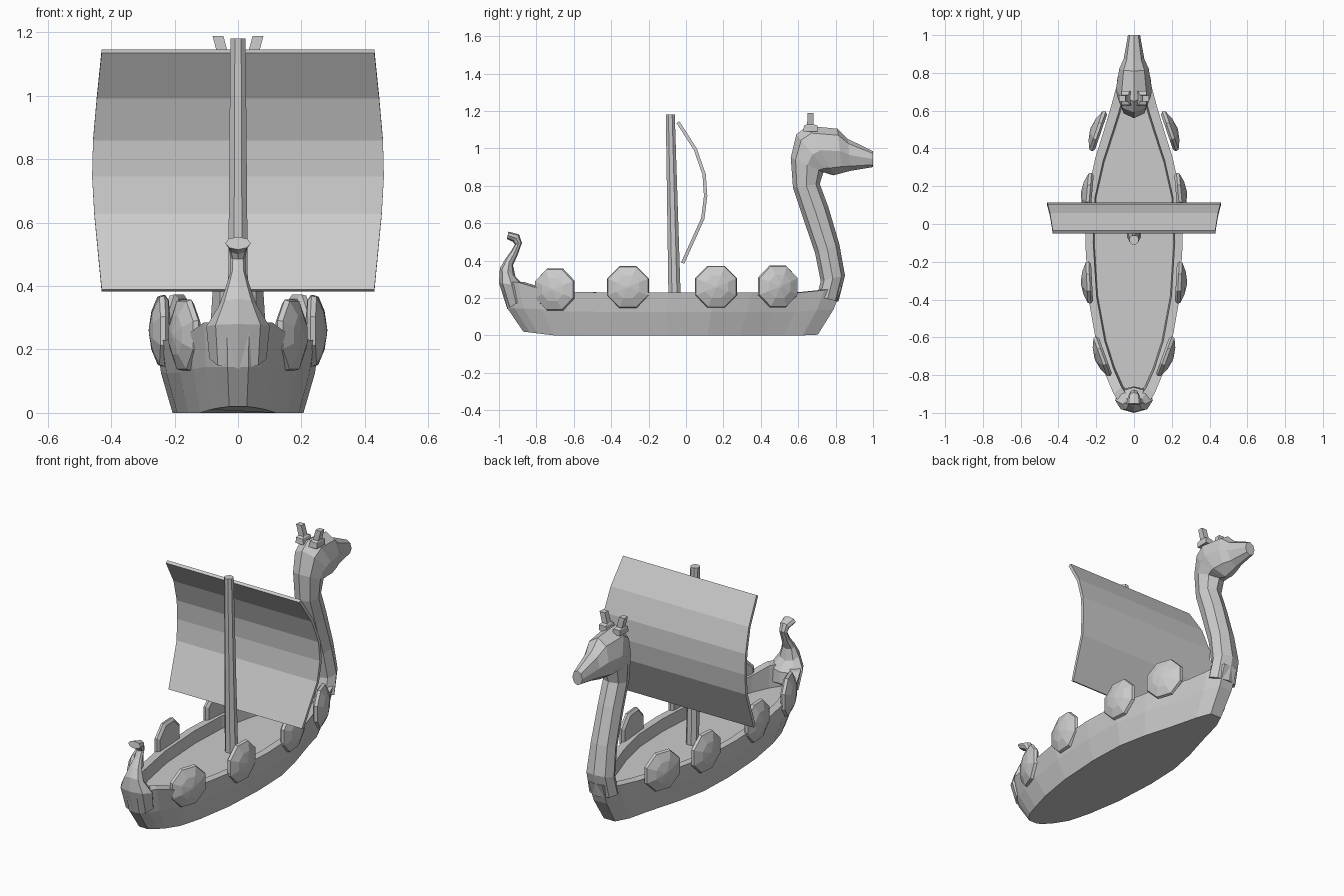
import bpy, bmesh
from math import sin, cos, pi, radians
from mathutils import Vector, Matrix

if "Cube" in bpy.data.objects:
    bpy.data.objects.remove(bpy.data.objects["Cube"])


def make(name, verts, faces, matrix=None):
    me = bpy.data.meshes.new(name)
    me.from_pydata([tuple(v) for v in verts], [], faces)
    bm = bmesh.new()
    bm.from_mesh(me)
    bmesh.ops.recalc_face_normals(bm, faces=bm.faces)
    bm.to_mesh(me)
    bm.free()
    ob = bpy.data.objects.new(name, me)
    bpy.context.collection.objects.link(ob)
    if matrix:
        ob.matrix_world = matrix
    return ob


def skin(name, rings, matrix=None):
    """Joins equal closed rings and caps both ends."""
    n = len(rings[0])
    verts = [v for r in rings for v in r]
    faces = [(k*n+i, k*n+(i+1) % n, (k+1)*n+(i+1) % n, (k+1)*n+i)
             for k in range(len(rings)-1) for i in range(n)]
    faces += [tuple(range(n)), tuple(range(len(verts)-n, len(verts)))]
    return make(name, verts, faces, matrix)


def post(name, sections, n=8):
    """Oval loft; each section is outer (y, z), inner (y, z), half width."""
    rings = []
    for oy, oz, iy, iz, w in sections:
        c = Vector((0, (oy+iy)/2, (oz+iz)/2))
        h = Vector((0, (oy-iy)/2, (oz-iz)/2))
        rings.append([c + h*cos(2*pi*i/n) + Vector((w*sin(2*pi*i/n), 0, 0))
                      for i in range(n)])
    return skin(name, rings)


# Hull: plan outline (y, half width) repeated at several levels
plan = [(-.99, .035), (-.95, .075), (-.9, .108), (-.8, .15), (-.65, .196), (-.4, .24),
        (-.1, .258), (.15, .248), (.35, .205), (.5, .158), (.62, .122), (.74, .09), (.835, .045)]


def level(y0, y1, scale, inset, zfun):
    pts = []
    for y, w in plan:
        t = (y + .99) / 1.825
        pts.append((max(w*scale - inset, .01), y0 + t*(y1-y0), zfun(y)))
    return pts + [(-x, y, z) for x, y, z in reversed(pts)]


def ends(y):
    return min(1, max(0, (abs(y) - .6) / .3))


def rim(y):
    return .23 + .055*ends(y)**2


skin("hull", [
    level(-.87, .705, .8, 0, lambda y: .02*max(0, (abs(y)-.8)/.19)),
    level(-.955, .79, .94, 0, lambda y: .125 + .02*ends(y)),
    level(-.99, .835, 1, 0, rim),
    level(-.95, .80, 1, .042, rim),
    level(-.94, .79, 1, .048, lambda y: .16)])

# Curled stern post
post("stern_post", [
    (-.955, .14, -.86, .2, .09), (-1, .28, -.865, .265, .1), (-.995, .36, -.912, .315, .06),
    (-.965, .41, -.925, .375, .04), (-.936, .45, -.9, .43, .025), (-.915, .485, -.877, .495, .023),
    (-.925, .5, -.893, .54, .03), (-.957, .515, -.95, .555, .04)])

# Bow neck and animal head
post("bow_neck_and_head", [
    (.815, .18, .7, .21, .09), (.85, .32, .72, .29, .085), (.82, .487, .69, .44, .075),
    (.76, .69, .625, .63, .07), (.715, .81, .572, .79, .07), (.735, .872, .56, .95, .078),
    (.765, .862, .59, 1.075, .09), (.79, .856, .65, 1.12, .095), (.835, .868, .81, 1.105, .078),
    (.88, .88, .866, 1.05, .055), (1, .9, 1, .985, .032)])


def square(x, y, z, wx, wy):
    return [(x+a*wx, y+b*wy, z) for a, b in ((-1, -1), (1, -1), (1, 1), (-1, 1))]


# Horns with small collars
for s, side in ((-1, "left"), (1, "right")):
    skin("horn_" + side, [square(s*.042, .665, 1.09, .026, .038),
                          square(s*.046, .667, 1.122, .022, .036),
                          square(s*.047, .665, 1.128, .017, .017),
                          square(s*.063, .665, 1.188, .017, .016)])

# Mast
skin("mast", [[(r*cos(2*pi*i/8+pi/8), y + r*sin(2*pi*i/8+pi/8), z) for i in range(8)]
              for r, y, z in ((.036, -.06, .158), (.026, -.084, 1.18))])

# Bellied sail
prof = [(-.043, 1.14, .43), (.05, .995, .445), (.097, .86, .457), (.105, .745, .46),
        (.09, .625, .453), (-.018, .386, .43)]
verts = [(s*w, y, z) for y, z, w in prof for s in (-1, 1)]
sail = make("sail", verts, [(2*i, 2*i+1, 2*i+3, 2*i+2) for i in range(len(prof)-1)])
m = sail.modifiers.new("thickness", 'SOLIDIFY')
m.thickness = .018
m.offset = 0

# Domed octagonal shields along both sides
for k, (x, y, z, turn) in enumerate(((.163, -.7, .245, -20), (.234, -.31, .258, -3),
                                     (.234, .16, .26, 5), (.186, .49, .262, 19))):
    for s, side in ((-1, "left"), (1, "right")):
        rings = [[(s*d, r*cos(2*pi*i/8+pi/8), r*sin(2*pi*i/8+pi/8)) for i in range(8)]
                 for r, d in ((.105, -.012), (.121, 0), (.116, .016), (.066, .037), (.008, .047))]
        mat = Matrix.Translation((s*x, y, z)) @ Matrix.Rotation(radians(s*turn), 4, 'Z')
        skin("shield_%s_%d" % (side, k+1), rings, mat)
